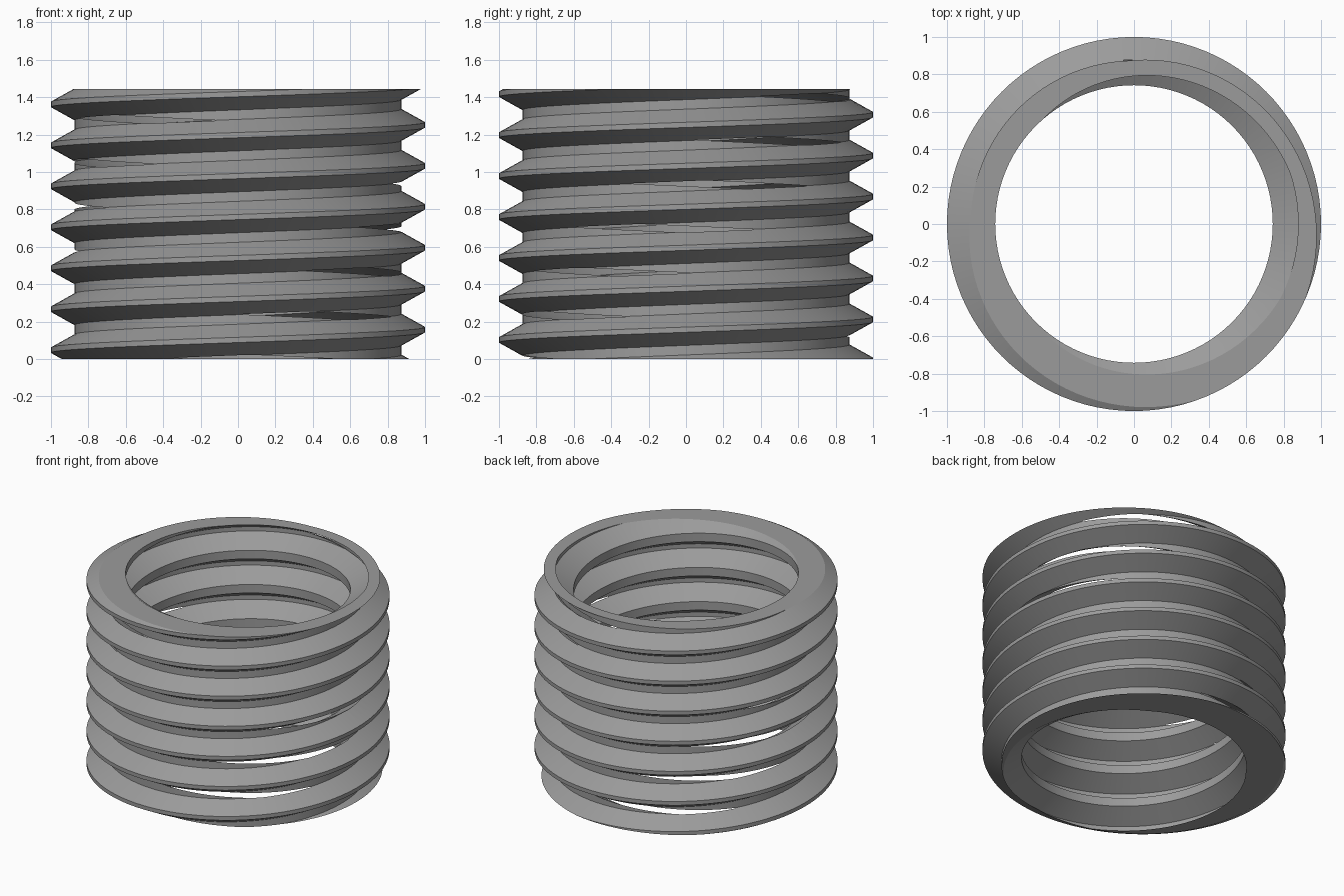
import bpy, bmesh, math

if "Cube" in bpy.data.objects:
    bpy.data.objects.remove(bpy.data.objects["Cube"])

HEIGHT = 1.443
STEPS = 96           # segments per turn


def threaded_solid(name, pitch, start, hand, profile, z_low, z_high):
    """Closed rod whose (radius, height) profile runs along a helix, trimmed flat at both ends."""
    bm = bmesh.new()
    first = int(((z_low - start) / pitch - 2) * STEPS)
    last = int(((z_high - start) / pitch + 2) * STEPS)
    previous = None
    for i in range(first, last + 1):
        t = hand * 2 * math.pi * i / STEPS
        base = start + pitch * i / STEPS
        ring = [bm.verts.new((r * math.cos(t), r * math.sin(t), base + z)) for r, z in profile]
        if previous:
            for k in range(len(ring) - 1):
                bm.faces.new((previous[k], ring[k], ring[k + 1], previous[k + 1]))
        previous = ring
    bmesh.ops.remove_doubles(bm, verts=bm.verts[:], dist=1e-4)
    # flat end caps
    for z, side in ((z_low, -1), (z_high, 1)):
        cut = bmesh.ops.bisect_plane(bm, geom=bm.verts[:] + bm.edges[:] + bm.faces[:],
                                     dist=1e-6, plane_co=(0, 0, z), plane_no=(0, 0, side),
                                     clear_outer=True)
        edges = [e for e in cut["geom_cut"] if isinstance(e, bmesh.types.BMEdge)]
        bmesh.ops.triangle_fill(bm, use_beauty=True, use_dissolve=False,
                                edges=edges, normal=(0, 0, side))
    bmesh.ops.recalc_face_normals(bm, faces=bm.faces[:])
    mesh = bpy.data.meshes.new(name)
    bm.to_mesh(mesh)
    bm.free()
    obj = bpy.data.objects.new(name, mesh)
    bpy.context.collection.objects.link(obj)
    return obj


# outer right-handed thread
P = 0.219
sleeve = threaded_solid("threaded_sleeve", P, 0.157, 1,
                        [(0.874, -P / 2), (0.874, -0.084), (1.0, -0.014), (1.0, 0.014),
                         (0.874, 0.084), (0.874, P / 2)], 0.0, HEIGHT)

# inner left-handed thread, cut through the sleeve; its grooves break into the outer roots
Q = 0.249
bore = threaded_solid("bore_cutter", Q, 0.0705, -1,
                      [(0.878, -Q / 2), (0.878, -0.109), (0.742, -0.031), (0.742, 0.031),
                       (0.878, 0.109), (0.878, Q / 2)], -0.1, HEIGHT + 0.1)
bore.hide_render = True

# single grey metal
metal = bpy.data.materials.new("grey_metal")
metal.diffuse_color = (0.33, 0.33, 0.33, 1)
metal.use_nodes = True
metal.node_tree.nodes["Principled BSDF"].inputs["Base Color"].default_value = metal.diffuse_color
sleeve.data.materials.append(metal)
bore.data.materials.append(metal)

bpy.context.view_layer.objects.active = sleeve
sleeve.select_set(True)
cut = sleeve.modifiers.new("bore", "BOOLEAN")
cut.operation = "DIFFERENCE"
cut.solver = "EXACT"
cut.object = bore
bpy.ops.object.modifier_apply(modifier=cut.name)
bpy.data.objects.remove(bore)
bpy.ops.object.shade_smooth_by_angle(angle=math.radians(20))
